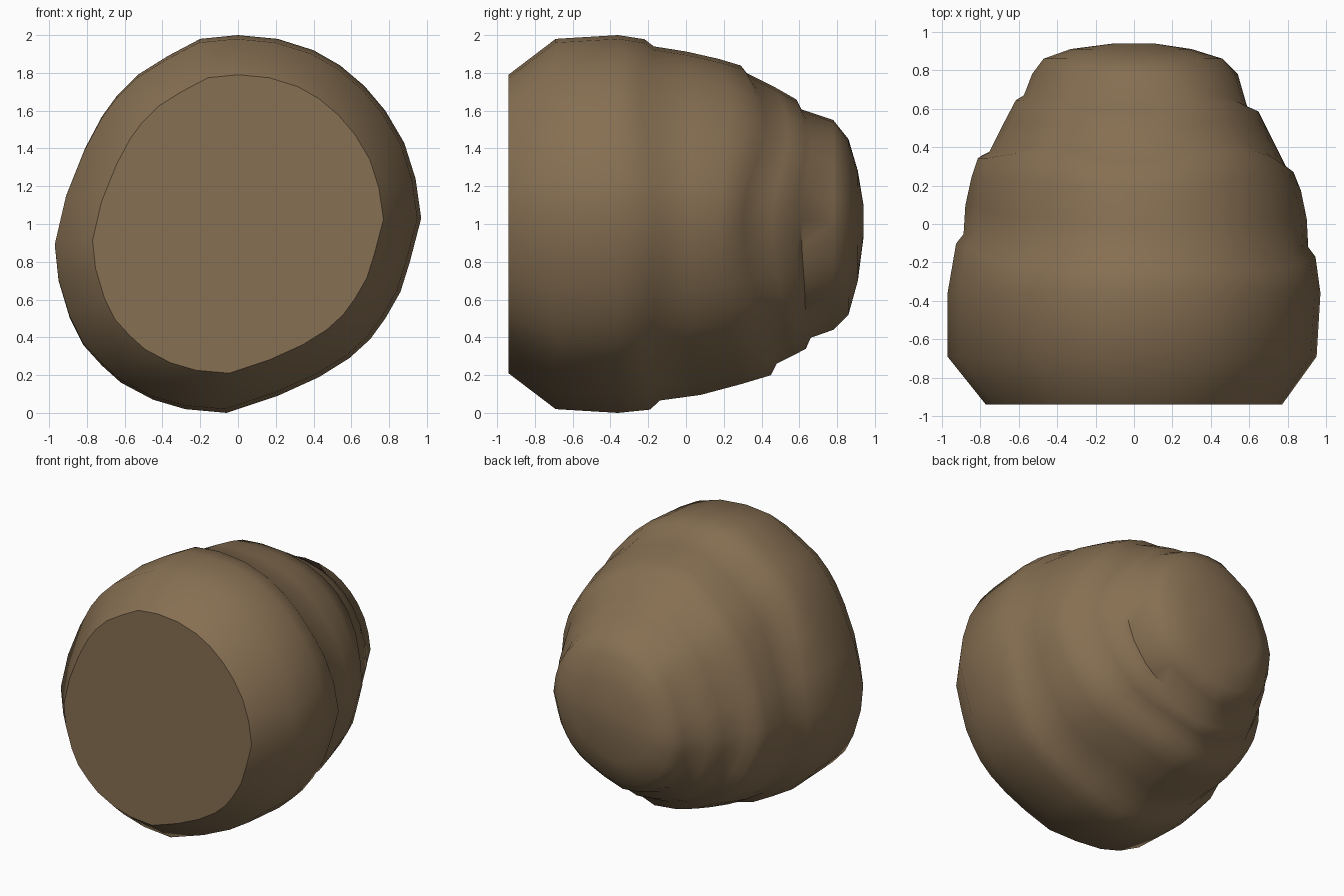
import bpy, bmesh, math

if "Cube" in bpy.data.objects:
    bpy.data.objects.remove(bpy.data.objects["Cube"])

# Lopsided cross-section, seen from the front (x, z)
OUTLINE = [(.97, 1.03), (.94, 1.24), (.88, 1.43), (.78, 1.6), (.67, 1.73), (.54, 1.84), (.40, 1.92),
           (.21, 1.98), (0, 2), (-.2, 1.98), (-.37, 1.89), (-.53, 1.79), (-.64, 1.68), (-.72, 1.57),
           (-.81, 1.4), (-.91, 1.15), (-.97, .89), (-.95, .7), (-.89, .5), (-.82, .36), (-.72, .25),
           (-.62, .16), (-.45, .07), (-.28, .02), (-.06, 0), (.21, .09), (.43, .19), (.59, .29),
           (.7, .39), (.78, .5), (.86, .64), (.91, .8)]

# Wavy seam depth (y) at every 45 degrees around the section
SEAM1 = [-.12, -.19, -.17, -.16, -.05, -.10, -.14, -.18]
SEAM2 = [.30, .42, .32, .40, .37, .42, .48, .40]
SEAM3 = [.61, .66, .61, .65, .67, .66, .66, .63]

# Taper of each growth layer: y, half-extents as (xmin, xmax, zmin, zmax)
LAYER1 = [(-.94, -.77, .77, .21, 1.79), (-.69, -.97, .95, .02, 1.98), (-.36, -.97, .97, 0, 2),
          (-.2, -.95, .95, .015, 1.975), (0, -.9, .91, .06, 1.93)]
LAYER2 = [(-.2, -.89, .91, .06, 1.945), (.02, -.885, .9, .08, 1.91), (.17, -.87, .87, .12, 1.875),
          (.32, -.82, .81, .16, 1.83), (.5, -.76, .74, .215, 1.75)]
LAYER3 = [(.3, -.79, .79, .2, 1.81), (.46, -.71, .71, .25, 1.73), (.6, -.64, .64, .32, 1.65),
          (.67, -.6, .6, .36, 1.61)]
LAYER4 = [(.6, -.59, .59, .39, 1.61), (.68, -.57, .58, .4, 1.59), (.78, -.53, .54, .44, 1.55),
          (.86, -.47, .46, .52, 1.45), (.91, -.33, .3, .7, 1.28), (.94, -.1, .1, .93, 1.1)]


def seam_y(seam, angle):
    f = (angle % math.tau) / math.tau * 8
    i = int(f)
    t = (1 - math.cos((f - i) * math.pi)) / 2
    return seam[i % 8] * (1 - t) + seam[(i + 1) % 8] * t


def extents(layer, y):
    y = min(max(y, layer[0][0]), layer[-1][0])
    for a, b in zip(layer, layer[1:]):
        if y <= b[0]:
            t = (y - a[0]) / (b[0] - a[0])
            return [p + (q - p) * t for p, q in zip(a[1:], b[1:])]
    return layer[-1][1:]


# Rings from front to back: layer and a depth function of the angle
def between(s0, s1, t, off=0):
    return lambda a: seam_y(s0, a) * (1 - t) + seam_y(s1, a) * t + off


def flat(y):
    return lambda a: y


rings = [(LAYER1, flat(y)) for y in (-.94, -.69, -.36)]
rings.append((LAYER1, between(SEAM1, SEAM1, 0, -.05)))
rings += [(LAYER2, between(SEAM1, SEAM2, t)) for t in (0, .35, .7)]
rings.append((LAYER2, between(SEAM2, SEAM2, 0, -.03)))
rings += [(LAYER3, between(SEAM2, SEAM3, t)) for t in (0, .5)]
rings.append((LAYER3, between(SEAM3, SEAM3, 0, -.025)))
rings.append((LAYER4, between(SEAM3, SEAM3, 0)))
rings += [(LAYER4, flat(y)) for y in (.78, .86, .91, .94)]

# Loft the layered body
bm = bmesh.new()
loops = []
for layer, depth in rings:
    loop = []
    for x, z in OUTLINE:
        u, v = x / .97, z - 1
        y = depth(math.atan2(v, u))
        x0, x1, z0, z1 = extents(layer, y)
        loop.append(bm.verts.new(((x0 + x1) / 2 + u * (x1 - x0) / 2, y,
                                  (z0 + z1) / 2 + v * (z1 - z0) / 2)))
    loops.append(loop)
n = len(OUTLINE)
for a, b in zip(loops, loops[1:]):
    for i in range(n):
        j = (i + 1) % n
        bm.faces.new((a[i], a[j], b[j], b[i]))
bm.faces.new(loops[0])
bm.faces.new(loops[-1])
bmesh.ops.recalc_face_normals(bm, faces=bm.faces)
mesh = bpy.data.meshes.new("layered_body")
bm.to_mesh(mesh)
bm.free()
body = bpy.data.objects.new("layered_body", mesh)
bpy.context.collection.objects.link(body)

# Brown surface
mat = bpy.data.materials.new("brown")
mat.diffuse_color = (.24, .16, .085, 1)
mat.use_nodes = True
mat.node_tree.nodes["Principled BSDF"].inputs["Base Color"].default_value = mat.diffuse_color
mesh.materials.append(mat)

bpy.context.view_layer.objects.active = body
body.select_set(True)
bpy.ops.object.shade_smooth_by_angle(angle=math.radians(50))
